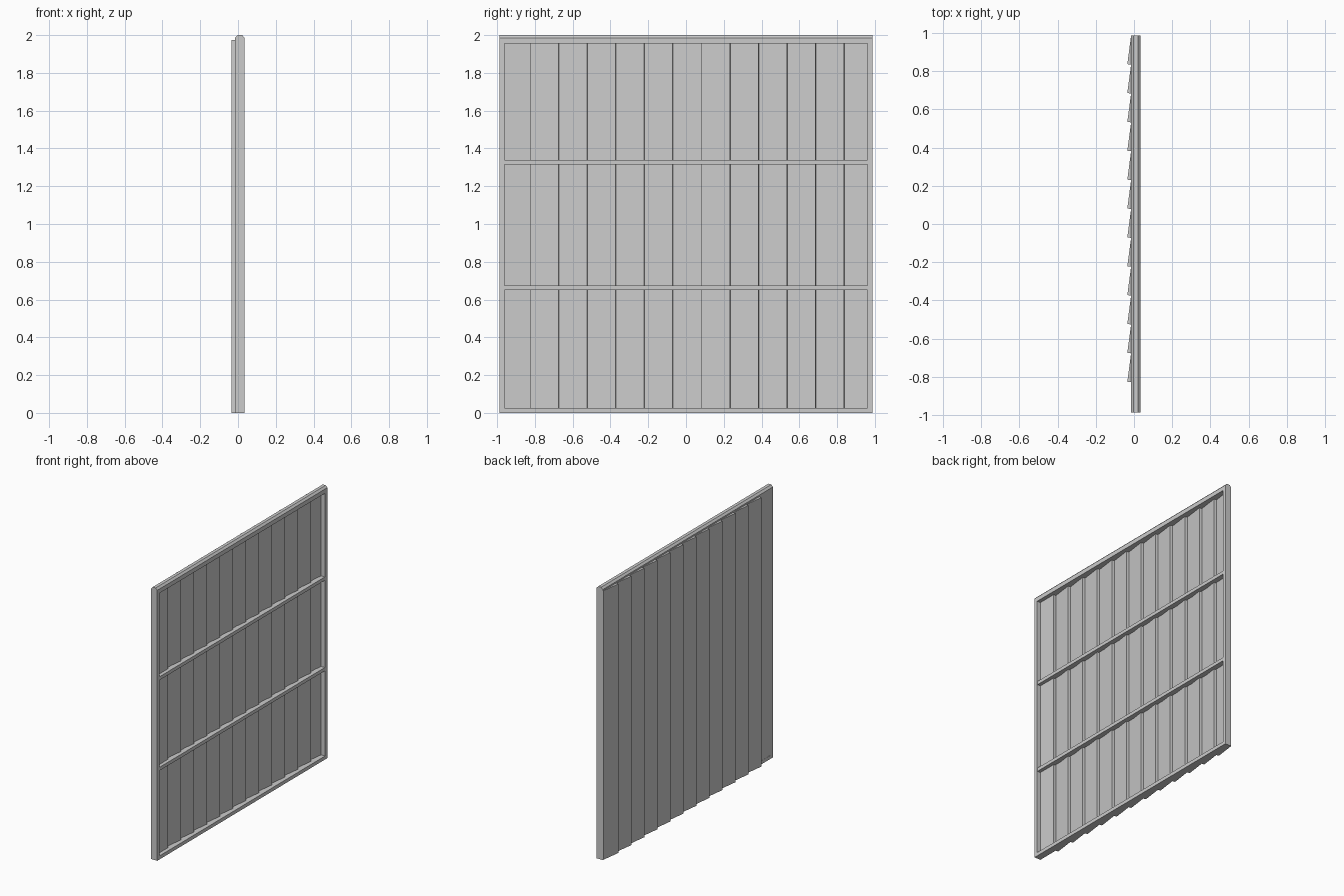
import bpy
import bmesh
from mathutils import Vector

cube = bpy.data.objects.get("Cube")
if cube:
    bpy.data.objects.remove(cube, do_unlink=True)

grey = bpy.data.materials.new("plain grey")
grey.use_nodes = True
colour = (0.6, 0.6, 0.6, 1)
grey.diffuse_color = colour
grey.node_tree.nodes["Principled BSDF"].inputs["Base Color"].default_value = colour


def prism(name, profile, sweep):
    """Sweep a closed flat profile along a vector."""
    bm = bmesh.new()
    base = bm.faces.new([bm.verts.new(p) for p in profile])
    swept = bmesh.ops.extrude_face_region(bm, geom=[base])["geom"]
    verts = [v for v in swept if isinstance(v, bmesh.types.BMVert)]
    bmesh.ops.translate(bm, verts=verts, vec=sweep)
    bmesh.ops.recalc_face_normals(bm, faces=bm.faces)
    mesh = bpy.data.meshes.new(name)
    bm.to_mesh(mesh)
    bm.free()
    mesh.materials.append(grey)
    obj = bpy.data.objects.new(name, mesh)
    bpy.context.collection.objects.link(obj)
    return obj


def box(name, x0, x1, y0, y1, z0, z1):
    profile = [(x0, y0, z0), (x1, y0, z0), (x1, y1, z0), (x0, y1, z0)]
    return prism(name, profile, (0, 0, z1 - z0))


# Overall frame sizes
BACK, FRONT = -0.015, 0.035
HALF = 0.987
INNER = 0.96
BOARD_TOP = 1.975

# Upright stiles at both ends
box("front_stile", BACK, FRONT, -HALF, -INNER, 0, 1.96)
box("back_stile", BACK, FRONT, INNER, HALF, 0, 1.96)

# Bottom rail and two middle rails
box("bottom_rail", BACK, FRONT, -INNER, INNER, 0, 0.026)
for name, z in (("lower_middle_rail", 0.65), ("upper_middle_rail", 1.315)):
    box(name, -0.005, FRONT - 0.002, -INNER, INNER, z, z + 0.025)

# Top rail with chamfered upper edges
cap = [(BACK, 1.955), (FRONT, 1.955), (FRONT, 1.986),
       (0.022, 2), (-0.002, 2), (BACK, 1.986)]
prism("top_rail", [(x, -HALF, z) for x, z in cap], (0, 2 * HALF, 0))

# Flat starter board
START, PITCH, THICK = -0.825, 0.151, 0.022
box("starter_board", BACK + 0.001, 0.007, -0.97, START + 0.002, 0, BOARD_TOP)

# Tilted overlapping boards
along = Vector((0.02, PITCH, 0)).normalized()
across = Vector((along.y, -along.x, 0)) * THICK
for i in range(12):
    butt = Vector((-0.035, START + i * PITCH, 0))
    length = PITCH + 0.004 if i < 11 else 0.147
    tip = butt + along * length
    prism(f"board_{i + 1}", [butt, butt + across, tip + across, tip],
          (0, 0, BOARD_TOP))
